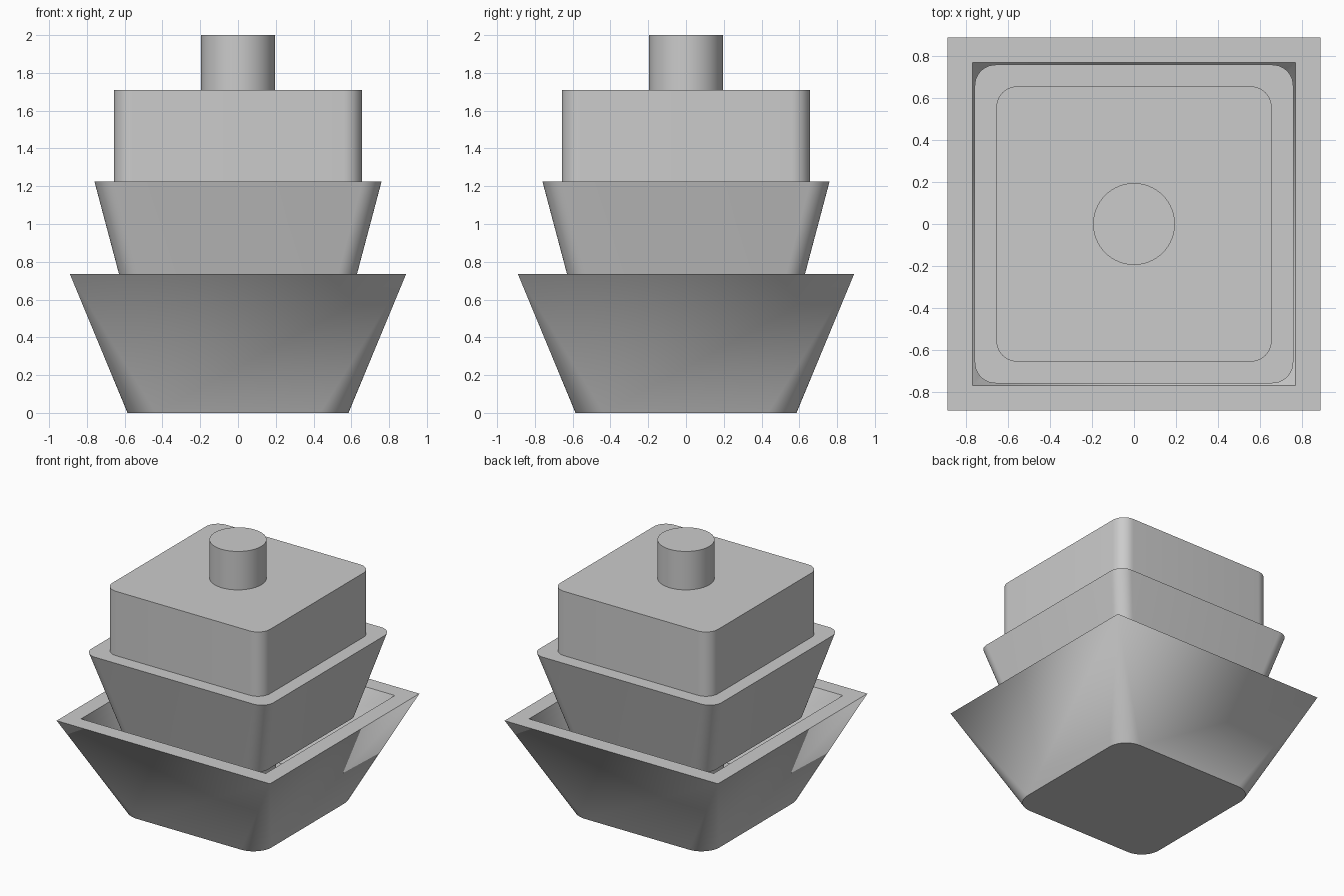
import bpy
import bmesh
import math

cube = bpy.data.objects.get("Cube")
if cube:
    bpy.data.objects.remove(cube, do_unlink=True)

# One plain material for every part
grey = bpy.data.materials.new("light_grey")
grey.use_nodes = True
grey.diffuse_color = (0.6, 0.6, 0.6, 1)
grey.node_tree.nodes["Principled BSDF"].inputs["Base Color"].default_value = (0.6, 0.6, 0.6, 1)

ARC = 10  # segments in each rounded corner


def finish(obj):
    obj.data.materials.append(grey)
    bpy.ops.object.select_all(action='DESELECT')
    obj.select_set(True)
    bpy.context.view_layer.objects.active = obj
    bpy.ops.object.shade_smooth_by_angle(angle=math.radians(30))


def rounded_square(half, radius, z):
    """Ring of points; a zero radius gives a sharp corner."""
    points = []
    for corner in range(4):
        middle = math.pi / 4 + corner * math.pi / 2
        cx = math.copysign(half - radius, math.cos(middle))
        cy = math.copysign(half - radius, math.sin(middle))
        for i in range(ARC + 1):
            a = corner * math.pi / 2 + i / ARC * math.pi / 2
            points.append((cx + radius * math.cos(a), cy + radius * math.sin(a), z))
    return points


def loft(name, sections):
    """Closed solid through sections of (half width, corner radius, height)."""
    bm = bmesh.new()
    rings = [[bm.verts.new(p) for p in rounded_square(*s)] for s in sections]
    for low, high in zip(rings, rings[1:]):
        count = len(low)
        for i in range(count):
            j = (i + 1) % count
            bm.faces.new((low[i], low[j], high[j], high[i]))
    bm.faces.new(rings[0][::-1])
    bm.faces.new(rings[-1])
    bmesh.ops.remove_doubles(bm, verts=bm.verts, dist=0.0001)
    bmesh.ops.recalc_face_normals(bm, faces=bm.faces)
    mesh = bpy.data.meshes.new(name)
    bm.to_mesh(mesh)
    bm.free()
    obj = bpy.data.objects.new(name, mesh)
    bpy.context.collection.objects.link(obj)
    finish(obj)


def cylinder(name, radius, bottom, top):
    bpy.ops.mesh.primitive_cylinder_add(vertices=64, radius=radius, depth=top - bottom,
                                        location=(0, 0, (bottom + top) / 2))
    obj = bpy.context.object
    obj.name = name
    finish(obj)


# Hollow bowl: outer wall up, sharp square rim, inner wall down to the floor
loft("outer_bowl", [(0.585, 0.15, 0), (0.89, 0, 0.735), (0.77, 0, 0.735), (0.5, 0.12, 0.12)])

# Stem carrying the stacked tiers inside the bowl
cylinder("support_stem", 0.26, 0.12, 0.62)

# Flared middle tier, straight upper tier and the top knob
loft("middle_tier", [(0.598, 0.1, 0.615), (0.76, 0.1, 1.225)])
loft("upper_tier", [(0.657, 0.1, 1.225), (0.657, 0.1, 1.71)])
cylinder("top_knob", 0.195, 1.71, 2.0)
